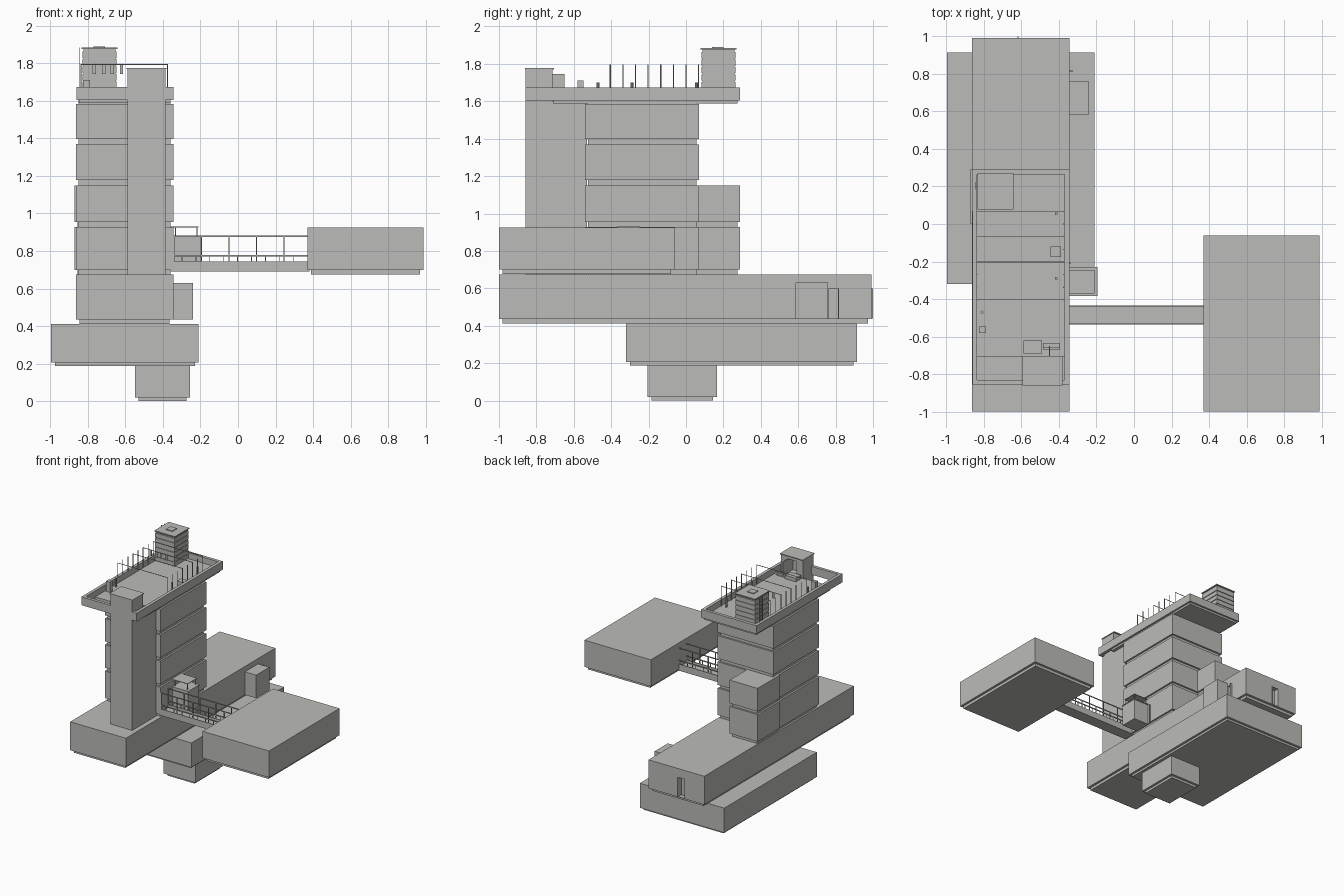
import bpy
import bmesh
from mathutils import Matrix, Vector

cube = bpy.data.objects.get("Cube")
if cube:
    bpy.data.objects.remove(cube, do_unlink=True)

concrete = bpy.data.materials.new("grey_concrete")
concrete.use_nodes = True
GREY = (0.5, 0.5, 0.48, 1)
concrete.diffuse_color = GREY
concrete.node_tree.nodes["Principled BSDF"].inputs["Base Color"].default_value = GREY


def finish(name, bm):
    mesh = bpy.data.meshes.new(name)
    bm.to_mesh(mesh)
    bm.free()
    mesh.materials.append(concrete)
    obj = bpy.data.objects.new(name, mesh)
    bpy.context.collection.objects.link(obj)
    return obj


def add_box(bm, x, y, z):
    size = Vector((x[1] - x[0], y[1] - y[0], z[1] - z[0]))
    mid = Vector((sum(x), sum(y), sum(z))) / 2
    bmesh.ops.create_cube(bm, size=1, matrix=Matrix.LocRotScale(mid, None, size))


def boxes(name, *parts):
    bm = bmesh.new()
    for part in parts:
        add_box(bm, *part)
    return finish(name, bm)


def grow(span, d):
    return (span[0] - d, span[1] + d)


def block(name, x, y, z, gap, inset=0.02):
    """Solid volume standing on a recessed shadow-gap plinth."""
    boxes(name + "_plinth", (grow(x, -inset), grow(y, -inset), (z[0] - gap, z[0])))
    return boxes(name, (x, y, z))


def rod(name, x, y, z, radius):
    bm = bmesh.new()
    bmesh.ops.create_cone(bm, cap_ends=True, segments=10, radius1=radius, radius2=radius,
                          depth=z[1] - z[0], matrix=Matrix.Translation((x, y, sum(z) / 2)))
    return finish(name, bm)


def cut(obj, x, y, z):
    cutter = boxes("door_cutter", (x, y, z))
    cutter.hide_render = True
    mod = obj.modifiers.new("doorway", "BOOLEAN")
    mod.object = cutter
    mod.solver = "EXACT"
    bpy.context.view_layer.objects.active = obj
    bpy.ops.object.modifier_apply(modifier=mod.name)
    bpy.data.objects.remove(cutter, do_unlink=True)


# Stacked lower volumes
TX = (-0.865, -0.345)
TY = (-0.54, 0.07)
block("foundation", (-0.55, -0.255), (-0.205, 0.165), (0.02, 0.187), 0.02)
block("lower_wing", (-0.997, -0.21), (-0.32, 0.915), (0.205, 0.412), 0.018)
long_wing = block("long_wing", TX, (-1, 0.992), (0.435, 0.675), 0.023)
block("side_wing", (0.37, 0.99), (-1, -0.06), (0.7, 0.925), 0.024)

# Doorways with open leaves
cut(long_wing, (-0.68, -0.62), (0.95, 1.1), (0.438, 0.6))
cut(long_wing, (-0.39, -0.3), (0.765, 0.815), (0.438, 0.6))
boxes("back_door_leaf", ((-0.622, -0.616), (0.95, 1.0), (0.438, 0.6)))
boxes("side_door_leaf", ((-0.355, -0.325), (0.813, 0.818), (0.438, 0.6)))
boxes("side_bay", ((TX[1], -0.24), (0.585, 0.76), (0.435, 0.63)))

# Tower storeys separated by narrow recessed joints
boxes("tower_core", (grow(TX, -0.015), grow(TY, -0.015), (0.67, 1.61)))
storeys = [(0.7, 0.928), (0.955, 1.15), (1.178, 1.37), (1.398, 1.585)]
for i, z in enumerate(storeys):
    boxes(f"storey_{i + 1}", (TX, TY, z))
bay_x = (-0.872, -0.61)
boxes("rear_bay_core", (grow(bay_x, -0.015), (0, 0.275), (0.675, 1.14)))
for i, z in enumerate(storeys[:2]):
    boxes(f"rear_bay_{i + 1}", (bay_x, (0, 0.29), z))

# Stair shaft rising through the roof
SX = (-0.59, -0.387)
boxes("stair_shaft", (SX, (-0.857, -0.53), (0.67, 1.6)))
head = boxes("stair_head", (SX, (-0.857, -0.715), (1.59, 1.77)))
cut(head, (-0.53, -0.45), (-0.78, -0.6), (1.63, 1.745))
boxes("stair_head_lid", (grow(SX, 0.005), (-0.862, -0.705), (1.77, 1.777)))
boxes("stair_door_leaf", ((-0.452, -0.447), (-0.72, -0.65), (1.63, 1.745)))

# Roof tray: floor stops short of the front, leaving an open well
RX, RY = (-0.862, -0.345), (-0.857, 0.29)
boxes("roof_floor", (grow(RX, -0.015), (-0.71, 0.275), (1.588, 1.625)))
W = 0.026
boxes("roof_parapet",
      ((RX[0], RX[0] + W), RY, (1.605, 1.675)),
      ((RX[1] - W, RX[1]), RY, (1.605, 1.675)),
      (grow(RX, -W), (RY[0], RY[0] + W), (1.605, 1.675)),
      (grow(RX, -W), (RY[1] - W, RY[1]), (1.605, 1.675)))

# Slatted plant room with lid and ladder
PX, PY = (-0.83, -0.648), (0.082, 0.265)
boxes("plant_room", (grow(PX, -0.006), grow(PY, -0.006), (1.62, 1.88)))
boxes("plant_room_slats", *[(PX, PY, (1.63 + 0.04 * i, 1.664 + 0.04 * i)) for i in range(6)])
boxes("plant_room_lid", (grow(PX, 0.005), grow(PY, 0.005), (1.876, 1.884)))
boxes("roof_hatch", ((-0.77, -0.71), (0.14, 0.2), (1.884, 1.89)))
boxes("ladder",
      *[((-0.846, -0.842), (y, y + 0.004), (1.64, 1.885)) for y in (0.185, 0.22)],
      *[((-0.846, -0.842), (0.185, 0.224), (1.66 + 0.03 * i, 1.664 + 0.03 * i)) for i in range(8)])

# Roof posts, wires and hanging lamps
for side, x in (("left", -0.377), ("right", -0.838)):
    for i in range(8):
        rod(f"{side}_roof_post_{i + 1}", x, -0.405 + 0.0675 * i, (1.62, 1.797), 0.003)
for i, y in enumerate((0.0675, -0.0675, -0.2025, -0.405)):
    boxes(f"roof_wire_{i + 1}", ((-0.84, -0.375), (y - 0.0015, y + 0.0015), (1.792, 1.796)))
boxes("hanging_lamps", *[((x, x + 0.018), (-0.0695, -0.0655), (1.745, 1.792))
                         for x in (-0.775, -0.725, -0.68, -0.63)])

# Roof furniture
boxes("roof_bench", ((-0.59, -0.49), (-0.69, -0.62), (1.62, 1.655)))
boxes("roof_steps", ((-0.485, -0.395), (-0.67, -0.655), (1.62, 1.645)),
      ((-0.485, -0.395), (-0.655, -0.635), (1.62, 1.635)))
boxes("roof_skylight", ((-0.445, -0.39), (-0.175, -0.12), (1.62, 1.66)))
boxes("roof_vent", ((-0.826, -0.788), (-0.58, -0.547), (1.62, 1.712)))
for i, (x, y) in enumerate(((-0.415, 0.055), (-0.415, -0.29), (-0.81, -0.47))):
    rod(f"roof_pipe_{i + 1}", x, y, (1.62, 1.7), 0.008)

# Footbridge with paired railings
BX = (-0.36, 0.38)
boxes("bridge_deck", (BX, (-0.537, -0.435), (0.69, 0.72)))
for side, y in (("front", -0.537), ("back", -0.441)):
    wall = (y, y + 0.006)
    parts = [(BX, wall, (0.69, 0.745)), (BX, wall, (0.772, 0.78)), (BX, wall, (0.876, 0.883))]
    for i in range(5):
        x = -0.345 + 0.147 * i
        parts.append(((x, x + 0.006), wall, (0.72, 0.883)))
    for i in range(9):
        x = -0.3 + 0.074 * i
        parts.append(((x, x + 0.004), wall, (0.74, 0.776)))
    boxes(side + "_bridge_railing", *parts)

# Balcony cabin beside the bridge
boxes("balcony_cabin", ((-0.35, -0.2), (-0.38, -0.235), (0.69, 0.868)))
boxes("balcony_cabin_lid", ((-0.35, -0.195), (-0.385, -0.23), (0.868, 0.875)))
boxes("balcony_canopy", ((-0.36, -0.21), (-0.37, -0.245), (0.925, 0.93)))
boxes("canopy_posts", *[((x, x + 0.004), (y, y + 0.004), (0.87, 0.927))
                        for x in (-0.335, -0.22) for y in (-0.365, -0.255)])
boxes("balcony_door_leaf", ((-0.35, -0.335), (-0.21, -0.205), (0.7, 0.86)))
